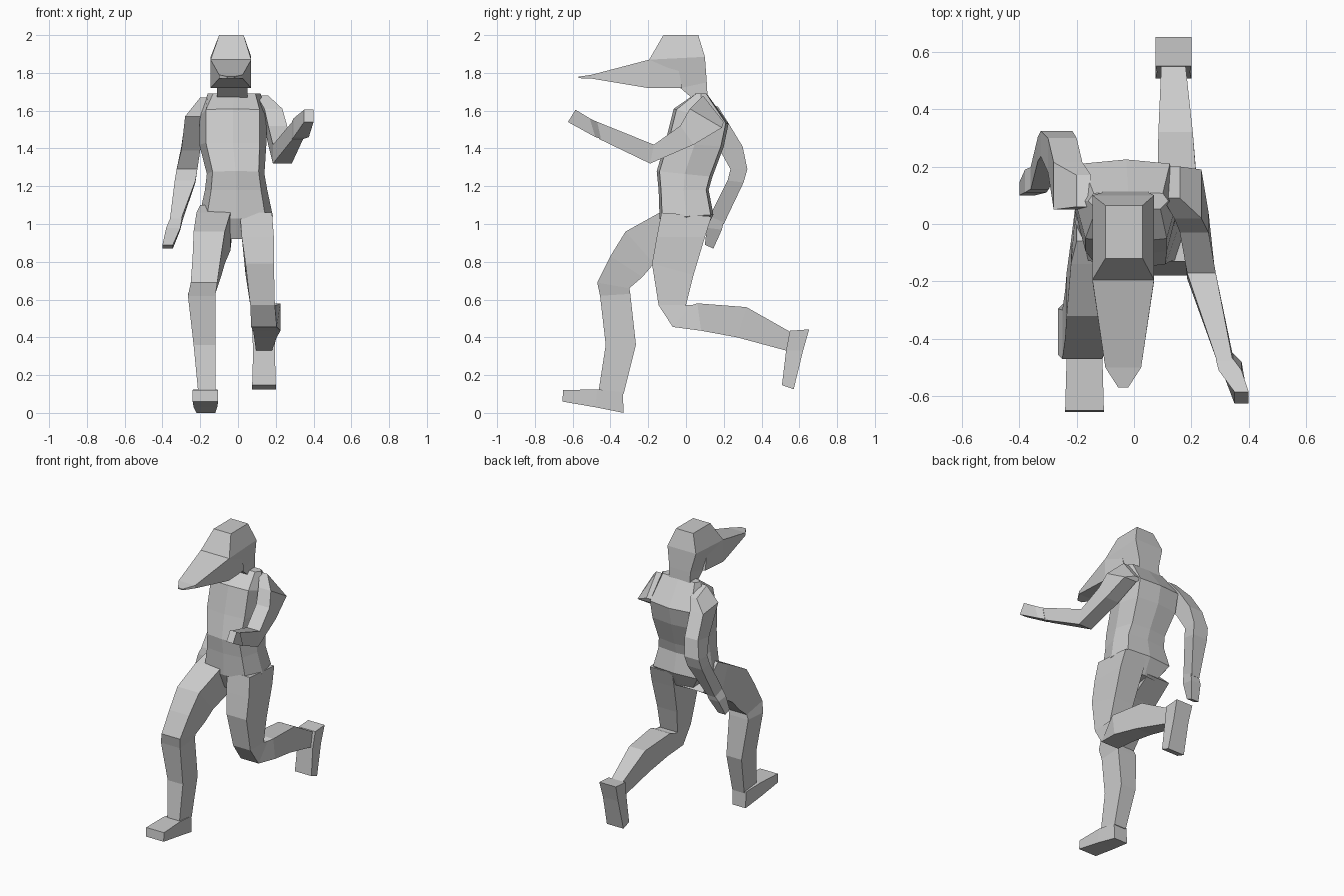
import bpy, bmesh

# Cross-sections in (u, v): u runs across x, v runs from profile point A to point B
BOX = [(0, 0), (1, 0), (1, 1), (0, 1)]
BODY = [(0.1, 0.05), (0.5, 0), (0.9, 0.05), (1, 0.5),
        (0.93, 0.95), (0.5, 1), (0.07, 0.95), (0, 0.5)]


def loft(name, rings, section=BOX):
    """Skin rings given as (A, B, x range), A and B being (y, z) profile points."""
    bm = bmesh.new()
    loops = []
    for (ya, za), (yb, zb), (x0, x1) in rings:
        loops.append([bm.verts.new((x0 + (x1 - x0) * u,
                                    ya + (yb - ya) * v,
                                    za + (zb - za) * v)) for u, v in section])
    n = len(section)
    for a, b in zip(loops, loops[1:]):
        for i in range(n):
            j = (i + 1) % n
            bm.faces.new((a[i], a[j], b[j], b[i]))
    bm.faces.new(loops[0])
    bm.faces.new(loops[-1])
    bmesh.ops.recalc_face_normals(bm, faces=bm.faces)
    mesh = bpy.data.meshes.new(name)
    bm.to_mesh(mesh)
    bm.free()
    ob = bpy.data.objects.new(name, mesh)
    bpy.context.collection.objects.link(ob)
    return ob


# Torso, shoulders down to crotch
loft("torso", [
    ((0.05, 1.69), (0.11, 1.69), (-0.16, 0.12)),
    ((-0.065, 1.61), (0.225, 1.53), (-0.205, 0.15)),
    ((-0.11, 1.43), (0.20, 1.41), (-0.205, 0.15)),
    ((-0.155, 1.28), (0.14, 1.25), (-0.165, 0.14)),
    ((-0.145, 1.18), (0.12, 1.18), (-0.175, 0.155)),
    ((-0.14, 1.03), (0.145, 1.05), (-0.205, 0.185)),
    ((-0.09, 0.92), (0.09, 0.94), (-0.12, 0.10)),
], BODY)

# Head and neck
loft("head", [
    ((-0.12, 2.0), (0.065, 2.0), (-0.10, 0.03)),
    ((-0.195, 1.87), (0.10, 1.885), (-0.145, 0.07)),
    ((-0.03, 1.72), (0.11, 1.75), (-0.11, 0.05)),
    ((0.04, 1.66), (0.115, 1.66), (-0.11, 0.05)),
])

# Long pointed bill
loft("bill", [
    ((-0.05, 1.87), (-0.02, 1.72), (-0.13, 0.06)),
    ((-0.195, 1.87), (-0.20, 1.72), (-0.145, 0.07)),
    ((-0.50, 1.79), (-0.50, 1.77), (-0.10, 0.025)),
    ((-0.57, 1.78), (-0.57, 1.772), (-0.055, -0.02)),
])

# Arm swung forward, with hand
loft("forward_arm", [
    ((0.09, 1.68), (0.20, 1.54), (0.10, 0.16)),
    ((0.02, 1.61), (0.19, 1.51), (0.14, 0.235)),
    ((-0.03, 1.52), (0.04, 1.42), (0.16, 0.26)),
    ((-0.17, 1.42), (-0.19, 1.32), (0.185, 0.285)),
    ((-0.48, 1.545), (-0.46, 1.45), (0.29, 0.345)),
])
loft("forward_hand", [
    ((-0.47, 1.54), (-0.45, 1.45), (0.285, 0.345)),
    ((-0.51, 1.56), (-0.48, 1.46), (0.295, 0.375)),
    ((-0.585, 1.605), (-0.625, 1.54), (0.35, 0.40)),
])

# Arm swung back, with hand
loft("rear_arm", [
    ((0.06, 1.67), (0.17, 1.62), (-0.20, -0.15)),
    ((0.05, 1.57), (0.215, 1.55), (-0.28, -0.18)),
    ((0.18, 1.39), (0.30, 1.41), (-0.30, -0.20)),
    ((0.235, 1.29), (0.325, 1.29), (-0.325, -0.215)),
    ((0.22, 1.23), (0.305, 1.22), (-0.335, -0.225)),
    ((0.12, 1.03), (0.20, 1.0), (-0.36, -0.30)),
])
loft("rear_hand", [
    ((0.125, 1.04), (0.20, 1.01), (-0.355, -0.295)),
    ((0.11, 0.98), (0.19, 0.97), (-0.38, -0.305)),
    ((0.10, 0.89), (0.145, 0.87), (-0.40, -0.345)),
])

# Leading leg and its planted foot
loft("front_leg", [
    ((-0.06, 1.10), (0.10, 0.95), (-0.20, -0.03)),
    ((-0.14, 1.06), (-0.06, 0.86), (-0.22, -0.04)),
    ((-0.32, 0.96), (-0.17, 0.79), (-0.235, -0.07)),
    ((-0.40, 0.83), (-0.23, 0.72), (-0.24, -0.09)),
    ((-0.47, 0.69), (-0.30, 0.66), (-0.25, -0.11)),
    ((-0.455, 0.62), (-0.295, 0.63), (-0.265, -0.12)),
    ((-0.425, 0.36), (-0.265, 0.36), (-0.235, -0.12)),
    ((-0.465, 0.10), (-0.33, 0.10), (-0.21, -0.12)),
])
loft("front_foot", [
    ((-0.335, 0.11), (-0.33, 0.0), (-0.22, -0.12)),
    ((-0.47, 0.125), (-0.48, 0.03), (-0.235, -0.11)),
    ((-0.65, 0.12), (-0.655, 0.06), (-0.24, -0.105)),
])

# Trailing leg, bent at the knee, and its raised foot
loft("rear_leg", [
    ((-0.13, 1.06), (0.135, 1.04), (0.01, 0.18)),
    ((-0.155, 0.93), (0.10, 0.93), (0.02, 0.19)),
    ((-0.18, 0.79), (0.04, 0.73), (0.04, 0.19)),
    ((-0.145, 0.57), (0.0, 0.57), (0.065, 0.195)),
    ((-0.07, 0.455), (0.03, 0.57), (0.07, 0.205)),
    ((0.08, 0.435), (0.06, 0.58), (0.08, 0.225)),
    ((0.27, 0.40), (0.32, 0.56), (0.085, 0.205)),
    ((0.53, 0.33), (0.55, 0.43), (0.095, 0.18)),
])
loft("rear_foot", [
    ((0.55, 0.435), (0.652, 0.442), (0.075, 0.20)),
    ((0.53, 0.33), (0.62, 0.33), (0.08, 0.195)),
    ((0.508, 0.147), (0.57, 0.125), (0.075, 0.20)),
])
